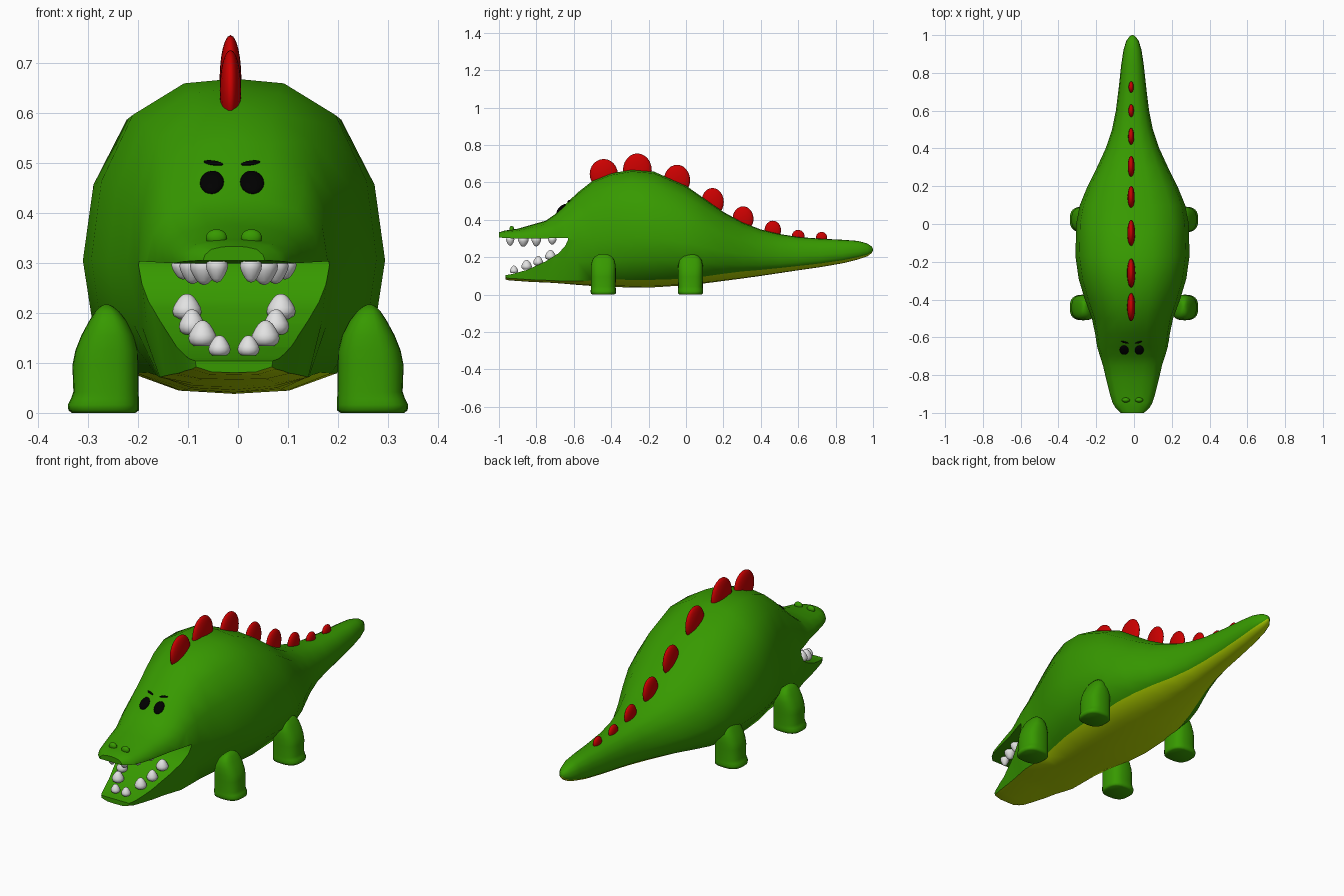
import bpy, bmesh, math
from mathutils import Vector, Matrix

if "Cube" in bpy.data.objects:
    bpy.data.objects.remove(bpy.data.objects["Cube"])

CX = -0.008  # centre line of the body


def material(name, rgb):
    m = bpy.data.materials.new(name)
    m.diffuse_color = (*rgb, 1)
    m.use_nodes = True
    m.node_tree.nodes["Principled BSDF"].inputs["Base Color"].default_value = m.diffuse_color
    return m


GREEN = material("skin_green", (0.038, 0.32, 0.0))
BELLY = material("belly_olive", (0.47, 0.69, 0.0))
RED = material("spike_red", (0.60, 0.0, 0.0))
WHITE = material("tooth_white", (0.76, 0.76, 0.76))
BLACK = material("eye_black", (0.0, 0.0, 0.0))


def make_object(name, bm, *mats):
    bmesh.ops.recalc_face_normals(bm, faces=bm.faces)
    me = bpy.data.meshes.new(name)
    bm.to_mesh(me)
    bm.free()
    for m in mats:
        me.materials.append(m)
    ob = bpy.data.objects.new(name, me)
    bpy.context.collection.objects.link(ob)
    return ob


def smooth(ob, angle=40):
    bpy.ops.object.select_all(action='DESELECT')
    ob.select_set(True)
    bpy.context.view_layer.objects.active = ob
    bpy.ops.object.shade_smooth_by_angle(angle=math.radians(angle))


def loft(rings, belly=()):
    """Skin a list of closed rings; strips listed in belly get slot 1."""
    bm = bmesh.new()
    vs = [[bm.verts.new(p) for p in r] for r in rings]
    n = len(vs[0])
    for a, b in zip(vs, vs[1:]):
        for i in range(n):
            j = (i + 1) % n
            f = bm.faces.new((a[i], a[j], b[j], b[i]))
            f.material_index = 1 if i in belly and b[i].co.y > -.95 else 0
    bm.faces.new(vs[0])
    bm.faces.new(vs[-1])
    return bm


def ellipsoid(name, loc, radii, mat, rot=None):
    bm = bmesh.new()
    bmesh.ops.create_uvsphere(bm, u_segments=20, v_segments=12, radius=1)
    m = Matrix.Translation(loc) @ (rot or Matrix()) @ Matrix.Diagonal((*radii, 1))
    bmesh.ops.transform(bm, matrix=m, verts=bm.verts)
    ob = make_object(name, bm, mat)
    smooth(ob, 80)
    return ob


# Body stations: y, top z, bottom z, half width
STATIONS = [
    (-1.0, .333, .09, .062), (-.97, .342, .082, .092), (-.945, .346, .076, .106),
    (-.9, .352, .073, .12), (-.82, .375, .067, .14), (-.75, .395, .065, .156),
    (-.7, .43, .062, .172), (-.65, .478, .058, .188), (-.58, .545, .052, .198),
    (-.5, .608, .046, .215), (-.4, .648, .041, .252), (-.29, .668, .038, .285),
    (-.17, .657, .039, .302), (0, .582, .050, .298), (.1, .512, .060, .279),
    (.2, .442, .073, .238), (.3, .387, .086, .188), (.4, .348, .10, .142),
    (.5, .324, .115, .108), (.6, .308, .13, .088), (.72, .299, .147, .073),
    (.84, .293, .168, .06), (.92, .287, .188, .048), (.97, .273, .205, .033),
    (.993, .257, .222, .016), (1.0, .245, .235, .004)]
BODY = [(0, 1), (.35, .985), (.71, .885), (.93, .675), (1, .43),
        (.94, .24), (.68, .065), (.37, .01), (0, 0)]
LIP = .303


def section(y, top, bot, hw):
    w = min(1, max(0, (-.42 - y) / .25))  # 1 on the head, 0 on the body
    tail = min(1, max(0, (y - .02) / .3))  # belly edge rises along the tail
    up, low = top - LIP, LIP - bot
    head = [(0, top), (.37, LIP + .96 * up), (.73, LIP + .8 * up), (.94, LIP + .42 * up),
            (1, LIP), (.93, bot + .5 * low), (.8, bot + .05 * low),
            (.45, bot + .003 * low), (0, bot)]
    half = []
    for i, ((bx, bt), (hx, hz)) in enumerate(zip(BODY, head)):
        if i == 6:
            bx, bt = bx + .07 * tail, bt + .065 * tail
        half.append((hw * (bx + (hx - bx) * w), (bot + bt * (top - bot)) * (1 - w) + hz * w))
    right = [(CX + x, y, z) for x, z in half]
    left = [(CX - x, y, z) for x, z in half[-2:0:-1]]
    return right + left


body = make_object("body", loft([section(*s) for s in STATIONS], belly=(6, 7, 8, 9)), GREEN, BELLY)

# Mouth cutter: the open-jaw profile swept across the head
LOWER_JAW = [(-.632, .29), (-.645, .262), (-.68, .222), (-.75, .178),
             (-.85, .132), (-.93, .110), (-.965, .104)]
profile = [(-1.2, .305), (-1.0, .305), (-.9, .299), (-.75, .301), (-.63, LIP)] + LOWER_JAW \
    + [(-.966, -.1), (-1.2, -.1)]
cutter = make_object("mouth_cutter", loft([[(x, y, z) for y, z in profile] for x in (-.5, .5)]), GREEN)
cutter.hide_render = True
cut = body.modifiers.new("mouth", 'BOOLEAN')
cut.operation, cut.solver, cut.object = 'DIFFERENCE', 'EXACT', cutter
bpy.context.view_layer.objects.active = body
bpy.ops.object.modifier_apply(modifier=cut.name)
bpy.data.objects.remove(cutter)
smooth(body, 45)

# Red spikes down the back: y, centre z, half length, height
for i, (y, z, ry, rz) in enumerate([
        (-.44, .645, .075, .08), (-.26, .665, .077, .09), (-.048, .612, .07, .082),
        (.142, .495, .06, .075), (.305, .405, .056, .067), (.464, .345, .044, .05),
        (.6, .312, .034, .034), (.725, .305, .03, .03)]):
    ellipsoid(f"back_spike_{i + 1}", (-.015, y, z), (.008 + ry * .18, ry, rz), RED)

# Legs: inner x, outer x, half depth, z of each ring, tapering at the top
LEG = [(.205, .332, .058, .0), (.198, .339, .066, .005), (.198, .340, .068, .016),
       (.198, .334, .067, .028), (.199, .329, .066, .042), (.199, .331, .067, .095),
       (.2, .325, .067, .125), (.208, .313, .066, .155), (.222, .298, .06, .183),
       (.238, .285, .046, .203), (.25, .275, .028, .213), (.26, .266, .008, .217)]


def squarish(v):
    return math.copysign(abs(v) ** .75, v)


def leg(name, side, y0):
    rings = []
    for x0, x1, ry, z in LEG:
        angles = [math.tau * k / 24 for k in range(24)]
        rings.append([(side * ((x0 + x1) / 2 + (x1 - x0) / 2 * squarish(math.cos(t))),
                       y0 + ry * squarish(math.sin(t)), z) for t in angles])
    smooth(make_object(name, loft(rings), GREEN), 60)


for side, label in ((-1, "left"), (1, "right")):
    leg(f"front_leg_{label}", side, -.442)
    leg(f"rear_leg_{label}", side, .024)


# Teeth: rounded lathe shapes
def tooth(name, x, y, z, r, h):
    rings = []
    for rr, t in ((.6, -.2), (.9, -.05), (1, .15), (.95, .35), (.75, .6), (.52, .82), (.3, .95), (.08, 1)):
        rings.append([(x + r * rr * math.cos(math.tau * k / 12),
                       y + r * rr * math.sin(math.tau * k / 12), z + h * t) for k in range(12)])
    smooth(make_object(name, loft(rings), WHITE), 80)


for side, label in ((-1, "left"), (1, "right")):
    for i, (dx, y, r, h) in enumerate([(.034, -.94, .022, .04), (.06, -.87, .028, .045),
                                       (.083, -.80, .026, .043), (.102, -.715, .023, .034)]):
        tooth(f"upper_tooth_{label}_{i + 1}", CX + side * dx, y, .301, r, -h)
    for i, (dx, y, z, r, h) in enumerate([(.029, -.92, .121, .022, .034), (.063, -.852, .142, .028, .043),
                                          (.084, -.79, .165, .026, .042), (.094, -.725, .196, .029, .042)]):
        tooth(f"lower_tooth_{label}_{i + 1}", CX + side * dx, y, z, r, h)


# Eyes and brows: flattened buttons laid on the forehead
def button(name, x, z, rx, rz, depth, roll):
    hit, loc, normal, _ = body.ray_cast(Vector((x, -2, z)), Vector((0, 1, 0)))
    if not hit:
        return
    right = (Vector((1, 0, 0)) - normal * normal.x).normalized()
    up = normal.cross(right)
    rot = Matrix((right, up, normal)).transposed().to_4x4() @ Matrix.Rotation(roll, 4, 'Z')
    ellipsoid(name, loc + normal * .002, (rx, rz, depth), BLACK, rot)


for side, label in ((-1, "left"), (1, "right")):
    button(f"eye_{label}", CX - .004 + side * .04, .459, .024, .032, .011, 0)
    button(f"brow_{label}", CX - .004 + side * .037, .498, .02, .005, .0049, side * .28)
    # Nostril bumps
    ellipsoid(f"nostril_{label}", (CX + side * .035, -.932, .35), (.021, .013, .017), GREEN)
